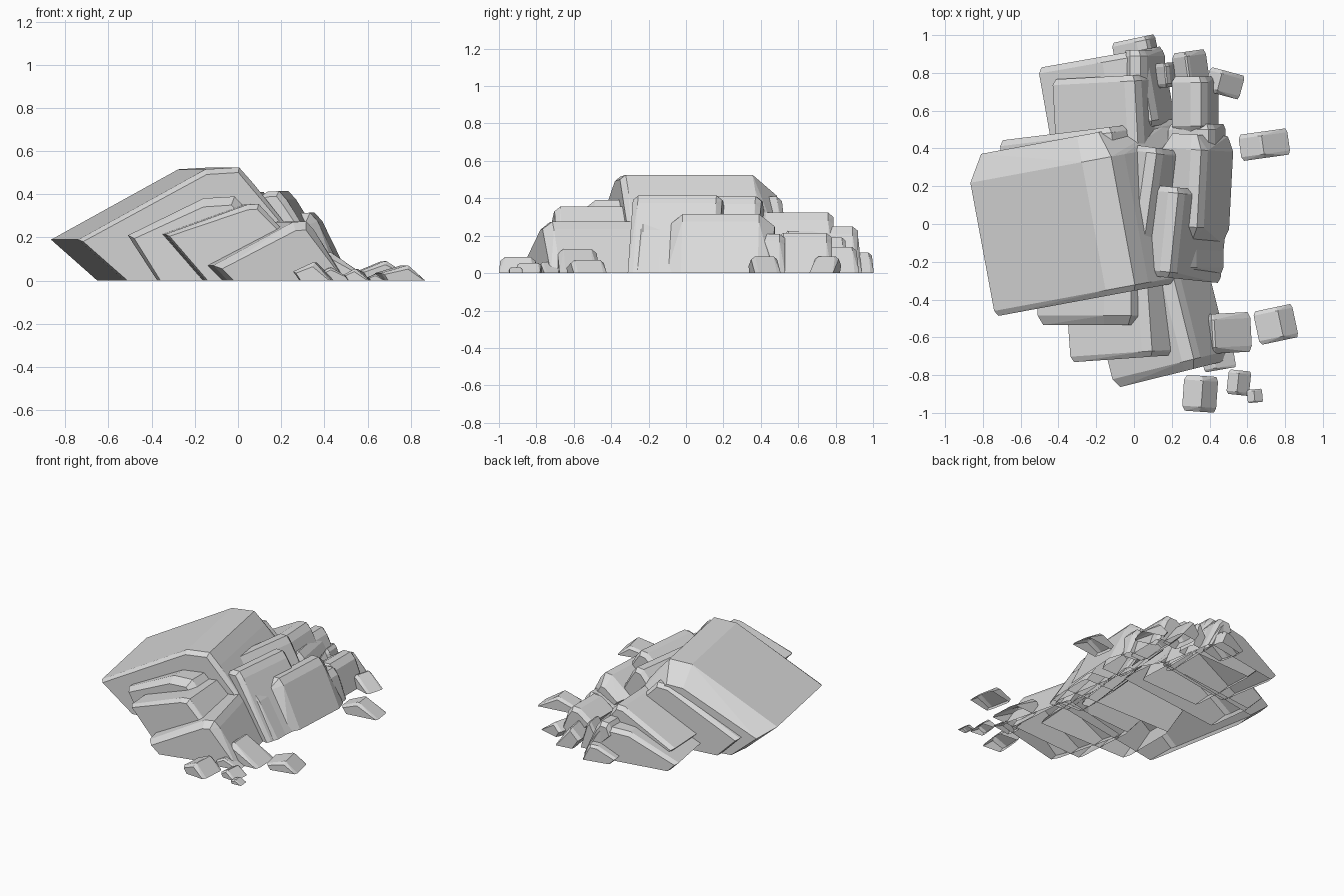
import bpy, bmesh, math
from mathutils import Matrix

if "Cube" in bpy.data.objects:
    bpy.data.objects.remove(bpy.data.objects["Cube"])

stone = bpy.data.materials.new("grey stone")
stone.diffuse_color = (0.7, 0.7, 0.7, 1)
stone.use_nodes = True
stone.node_tree.nodes["Principled BSDF"].inputs["Base Color"].default_value = stone.diffuse_color


def block(name, x, y, z, run, tip_z, w0, w1, yaw=0, flat=0.05, bev=0.04,
          cf=0.03, cb=0.03, slope=47, under=45):
    """Tilted slab: the ridge is at (x, y, z), the top falls to an overhanging
    tip on the left, the broken face drops to the ground on the right."""
    def ring(py, c):
        top = z - c * 0.8
        tz = max(tip_z - c * 0.3, 0.01)
        left = -run + c * 0.6
        foot_r = (z - bev) / math.tan(math.radians(slope))
        foot_l = -run + tip_z / math.tan(math.radians(under))
        pts = [(left, tz), (-flat - bev, top - flat * 0.06), (-bev * 0.9 - c * 0.3, top),
               (-c * 0.5, top - bev), (foot_r - c * 0.4, 0), (foot_l + c * 0.3, 0)]
        return [(px, py, pz) for px, pz in pts]

    bm = bmesh.new()
    for py, c in ((w0, cf), (w0 + cf, 0), (w1 - cb, 0), (w1, cb)):
        for p in ring(py, c):
            bm.verts.new(p)
    res = bmesh.ops.convex_hull(bm, input=bm.verts[:])
    junk = {g for g in res["geom_interior"] + res["geom_unused"]
            if isinstance(g, bmesh.types.BMVert)}
    bmesh.ops.delete(bm, geom=list(junk), context='VERTS')
    bmesh.ops.dissolve_limit(bm, angle_limit=math.radians(2),
                             verts=bm.verts[:], edges=bm.edges[:])
    bmesh.ops.recalc_face_normals(bm, faces=bm.faces[:])
    # the slabs are open where they meet the ground
    ground = [f for f in bm.faces if all(v.co.z < 1e-4 for v in f.verts)]
    bmesh.ops.delete(bm, geom=ground, context='FACES')
    bm.transform(Matrix.Translation((x, y, 0)) @ Matrix.Rotation(math.radians(yaw), 4, 'Z'))
    me = bpy.data.meshes.new(name)
    bm.to_mesh(me)
    bm.free()
    me.materials.append(stone)
    ob = bpy.data.objects.new(name, me)
    bpy.context.collection.objects.link(ob)
    return ob


# Large overhanging slab and the step beneath its back edge
block("main_slab", 0.01, 0.045, 0.525, 0.83, 0.19, -0.39, 0.47, yaw=10.5,
      flat=0.15, bev=0.08, cf=0.03, cb=0.14, slope=51, under=41)
block("main_slab_step", -0.06, 0.30, 0.41, 0.63, 0.14, -0.1, 0.22, yaw=7, flat=0.08)

# Front slabs, stepping down towards the viewer
block("front_slab_upper", 0.02, -0.30, 0.39, 0.53, 0.21, -0.235, 0.2, flat=0.14,
      cf=0.05, under=57)
block("front_slab_middle", 0.12, -0.50, 0.355, 0.47, 0.215, -0.2, 0.25, yaw=4,
      under=49)
block("front_slab_lower", 0.32, -0.58, 0.275, 0.48, 0.07, -0.18, 0.36, yaw=14,
      flat=0.06, cf=0.05, slope=57)

# Broken slabs on the right side
block("right_slab_tall", 0.25, -0.03, 0.415, 0.23, 0.31, -0.26, 0.22, yaw=-6, slope=58)
block("right_slab_inner", 0.12, 0.12, 0.41, 0.18, 0.32, -0.28, 0.28, yaw=-8, slope=60)
block("right_slab_outer", 0.38, 0.18, 0.315, 0.24, 0.2, -0.28, 0.29, yaw=-3,
      slope=64, cf=0.08, cb=0.08)
block("right_slab_low", 0.33, -0.12, 0.27, 0.25, 0.15, -0.14, 0.2, slope=58)

# Back slabs
block("back_slab_upper", 0.05, 0.55, 0.325, 0.47, 0.12, -0.25, 0.24, yaw=3, slope=65)
block("back_slab_lower", 0.10, 0.72, 0.225, 0.58, 0.06, -0.2, 0.21, yaw=10,
      flat=0.2, slope=65)
block("back_slab_narrow", 0.07, 0.72, 0.25, 0.13, 0.18, -0.22, 0.2, slope=66)
block("back_slab_side", 0.39, 0.64, 0.215, 0.19, 0.14, -0.15, 0.14, slope=72)
block("back_slab_corner", 0.43, 0.42, 0.21, 0.25, 0.13, -0.17, 0.11, slope=72)
block("back_slab_end", 0.09, 0.935, 0.11, 0.2, 0.04, -0.1, 0.065, yaw=12,
      bev=0.02, slope=70, cb=0.02)

# Loose boulders: x centre, y centre, x size, y size, height, yaw, ridge position
boulders = [
    (0.69, 0.42, 0.26, 0.14, 0.09, 8, 0.5), (0.48, 0.75, 0.19, 0.13, 0.09, -15, 0.4),
    (0.30, 0.83, 0.18, 0.17, 0.14, 8, 0.5), (0.17, 0.79, 0.13, 0.13, 0.19, 5, 0.65),
    (0.75, -0.525, 0.21, 0.18, 0.07, 12, 0.65), (0.50, -0.58, 0.24, 0.21, 0.13, 3, 0.25),
    (0.35, -0.90, 0.18, 0.19, 0.085, -4, 0.6), (0.555, -0.84, 0.12, 0.13, 0.055, -6, 0.5),
    (0.64, -0.91, 0.08, 0.07, 0.03, 5, 0.5), (0.45, -0.73, 0.17, 0.09, 0.06, 10, 0.4),
]
for i, (bx, by, sx, sy, h, yaw, r) in enumerate(boulders):
    c = min(sy * 0.15, h * 0.3)
    block(f"boulder_{i + 1}", bx + sx * (r - 0.5), by, h, sx * r, h * 0.5,
          -sy / 2, sy / 2, yaw=yaw, flat=sx * 0.05, bev=h * 0.1, cf=c, cb=c,
          slope=math.degrees(math.atan2(h * 0.9, sx * (1 - r))), under=55)
